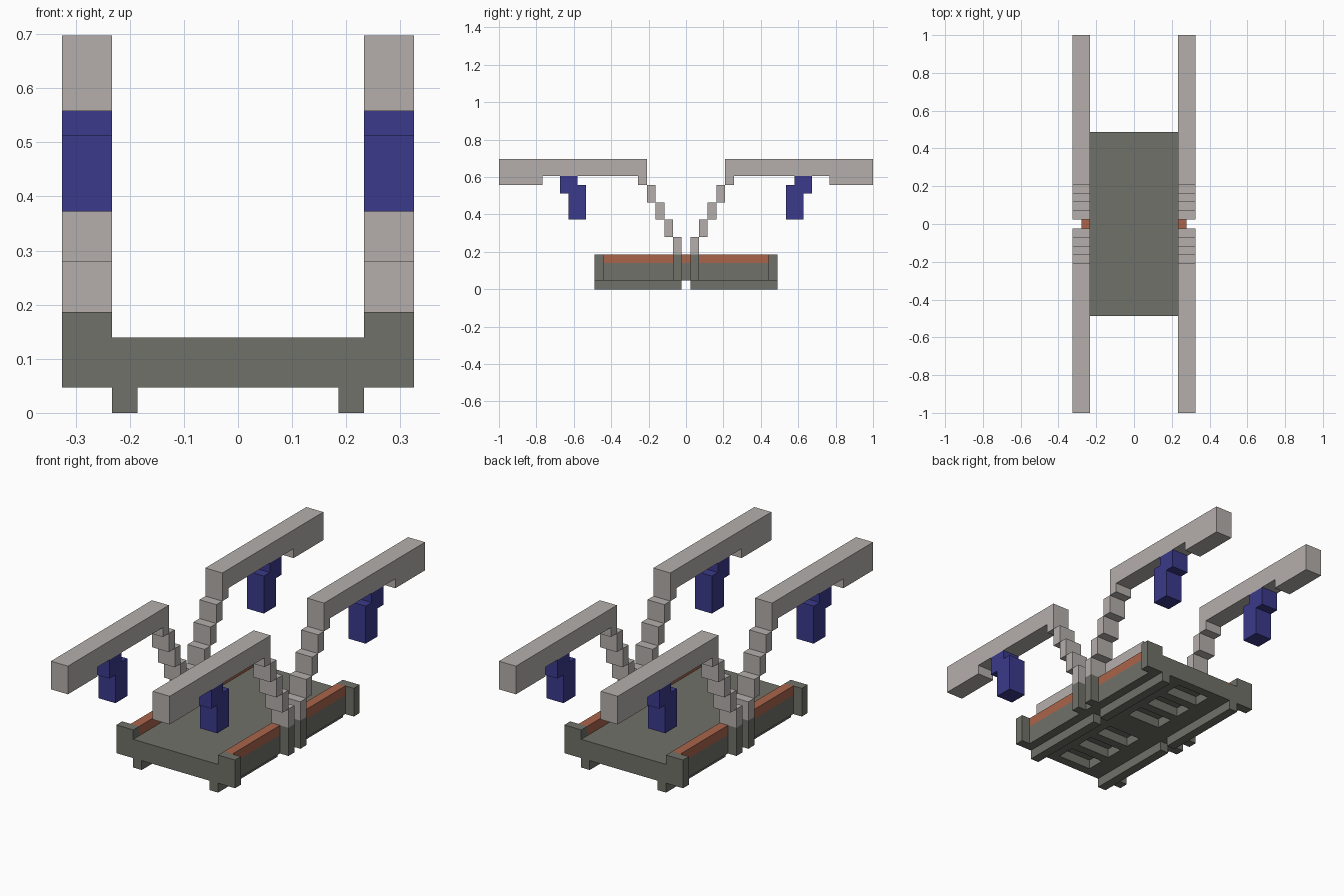
import bpy
import bmesh
from mathutils import Vector

U = 2 / 43  # one block unit

cube = bpy.data.objects.get("Cube")
if cube:
    bpy.data.objects.remove(cube, do_unlink=True)


def material(name, rgb):
    mat = bpy.data.materials.new(name)
    mat.use_nodes = True
    mat.diffuse_color = (*rgb, 1)
    bsdf = next(n for n in mat.node_tree.nodes if n.type == "BSDF_PRINCIPLED")
    bsdf.inputs["Base Color"].default_value = (*rgb, 1)
    return mat


olive = material("olive_grey", (0.16, 0.165, 0.14))
pale = material("pale_grey", (0.46, 0.43, 0.41))
blue = material("navy_blue", (0.043, 0.042, 0.26))
rust = material("rust_orange", (0.40, 0.13, 0.07))


def finish(name, bm, mat):
    mesh = bpy.data.meshes.new(name)
    bm.to_mesh(mesh)
    bm.free()
    mesh.materials.append(mat)
    obj = bpy.data.objects.new(name, mesh)
    bpy.context.collection.objects.link(obj)
    return obj


def box(name, x, y, z, mat):
    """Box from (low, high) ranges in block units."""
    bm = bmesh.new()
    bmesh.ops.create_cube(bm, size=1)
    for v in bm.verts:
        v.co = Vector([U * (r[0] if c < 0 else r[1]) for c, r in zip(v.co, (x, y, z))])
    return finish(name, bm, mat)


def profile(name, x, outline, mat):
    """Side outline of (y, z) points extruded across the x range."""
    bm = bmesh.new()
    face = bm.faces.new([bm.verts.new((x[0] * U, y * U, z * U)) for y, z in outline])
    out = bmesh.ops.extrude_face_region(bm, geom=[face])["geom"]
    side = [v for v in out if isinstance(v, bmesh.types.BMVert)]
    bmesh.ops.translate(bm, verts=side, vec=((x[1] - x[0]) * U, 0, 0))
    bmesh.ops.recalc_face_normals(bm, faces=bm.faces)
    return finish(name, bm, mat)


def span(a, b, sign):
    return tuple(sorted((a * sign, b * sign)))


# Deck with shallow slots cut in the underside
deck = box("deck", (-5, 5), (-10.5, 10.5), (1, 3), olive)
for s in (-1, 1):
    for start in (1.5, 4.5, 7.5):
        cutter = box("slot_cutter", (-2, 2), span(start, start + 2, s), (0.5, 2), olive)
        cutter.hide_render = True
        mod = deck.modifiers.new("slot", "BOOLEAN")
        mod.operation, mod.solver, mod.object = "DIFFERENCE", "EXACT", cutter
        bpy.context.view_layer.objects.active = deck
        bpy.ops.object.modifier_apply(modifier=mod.name)
        bpy.data.objects.remove(cutter, do_unlink=True)

# Stepped arm outline: stair up one edge, beam with a thick tip, stair back down
STEPS = 4
outline = []
for i in range(STEPS):
    outline += [(0.5 + i, 4 + 2 * i), (0.5 + i, 6 + 2 * i)]
outline += [(4.5, 12), (4.5, 15), (21.5, 15), (21.5, 12), (16.5, 12), (16.5, 13),
            (5.5, 13), (5.5, 12)]
stair = []
for i in range(STEPS):
    stair.append(("step", i))

for sx, side in ((1, "left"), (-1, "right")):
    wide = span(5, 7, sx)
    panel = span(5, 6, sx)
    box(f"{side}_side_panel", panel, (-9.5, 9.5), (1, 3), olive)
    box(f"{side}_rail", panel, (-9.5, 9.5), (3, 4), rust)
    for sy, end in ((-1, "front"), (1, "back")):
        tag = f"{end}_{side}"
        box(f"{tag}_corner_post", wide, span(9.5, 10.5, sy), (1, 4), olive)
        box(f"{tag}_middle_post", wide, span(0.5, 1.5, sy), (1, 4), olive)
        box(f"{tag}_skid", span(4, 5, sx), span(0.5, 10.5, sy), (0, 1), olive)
        # Arm: rising blocks, then the overhead beam
        for i in range(STEPS):
            box(f"{tag}_arm_step", wide, span(0.5 + i, 1.5 + i, sy),
                (4 + 2 * i, 6 + 2 * i), pale)
        beam = outline[-8:]
        profile(f"{tag}_arm_beam", wide, [(y * sy, z) for y, z in beam], pale)
        # Hanging grip with an offset mount
        grip = [(11.5, 8), (13.5, 8), (13.5, 11), (14.5, 11), (14.5, 13),
                (12.5, 13), (12.5, 12), (11.5, 12)]
        profile(f"{tag}_hanging_grip", wide, [(y * sy, z) for y, z in grip], blue)
